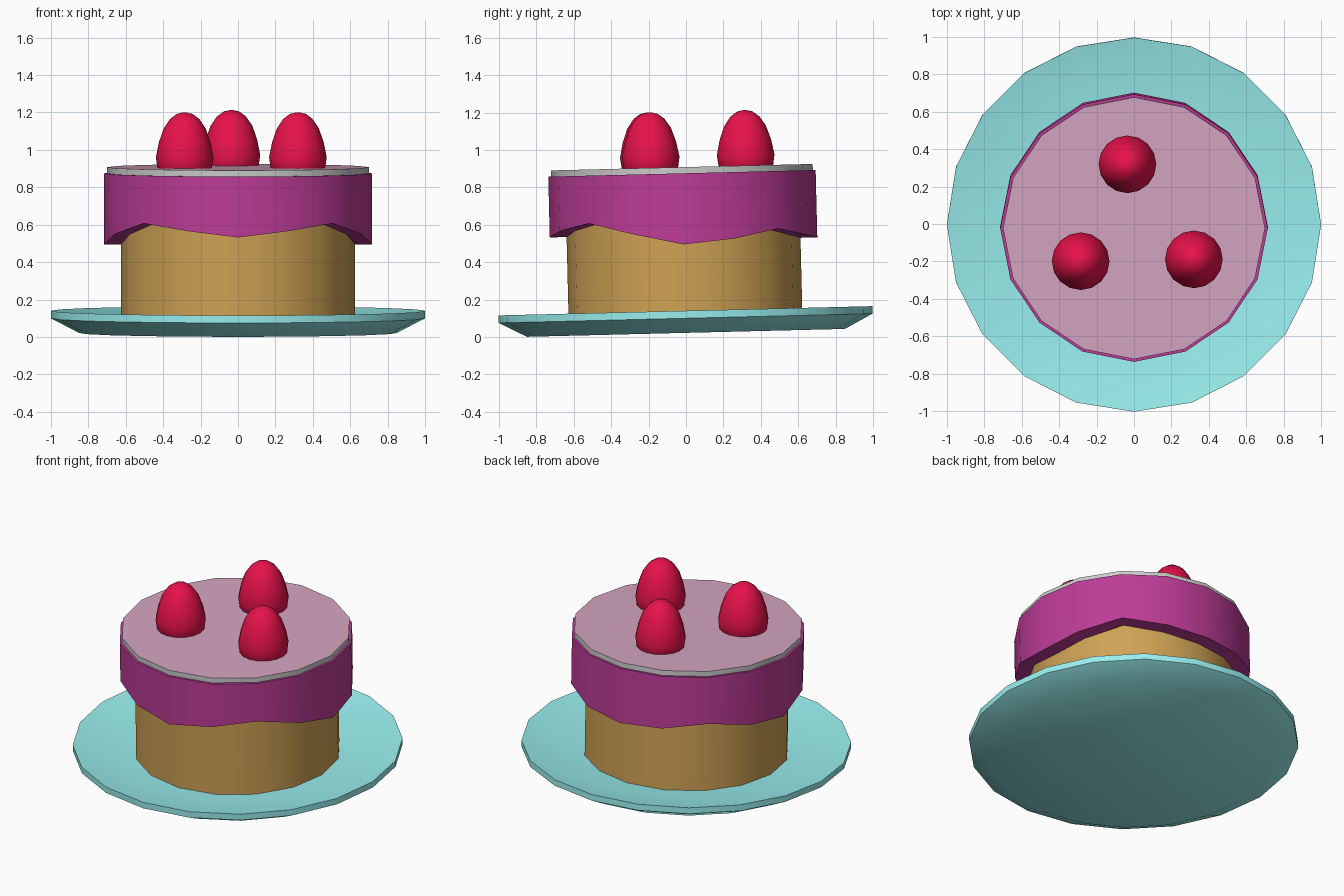
import bpy, bmesh, math
from mathutils import Matrix

if "Cube" in bpy.data.objects:
    bpy.data.objects.remove(bpy.data.objects["Cube"])

# The whole cake leans slightly toward the front
TILT = Matrix.Rotation(math.radians(1.42), 4, 'X')


def material(name, rgb):
    m = bpy.data.materials.new(name)
    m.diffuse_color = (*rgb, 1)
    m.use_nodes = True
    m.node_tree.nodes["Principled BSDF"].inputs["Base Color"].default_value = m.diffuse_color
    return m


TEAL = material("plate_teal", (0.32, 0.86, 0.86))
SPONGE = material("sponge_tan", (0.62, 0.36, 0.09))
MAGENTA = material("icing_magenta", (0.51, 0.045, 0.31))
PINK = material("topping_pink", (0.66, 0.38, 0.53))
GREY = material("topping_edge", (0.8, 0.78, 0.8))
RED = material("berry_red", (0.80, 0.006, 0.07))


def lathe(name, profile, sides, mats, at=(0, 0), angle=35, hem=None):
    """Turn (radius, z) points around z; z None takes the wavy hem height."""
    bm = bmesh.new()
    rings = []
    for r, z in profile:
        ring = []
        for i in range(sides):
            a = 2 * math.pi * i / sides
            ring.append(bm.verts.new((at[0] + r * math.cos(a), at[1] + r * math.sin(a),
                                      hem[i] if z is None else z)))
        rings.append(ring)
    for lo, hi in zip(rings, rings[1:]):
        for i in range(sides):
            j = (i + 1) % sides
            bm.faces.new((lo[i], lo[j], hi[j], hi[i]))
    top = bm.faces.new(rings[-1])
    if hem is None:
        bm.faces.new(rings[0][::-1])
    if len(mats) > 1:
        top.material_index = 1
    bm.transform(TILT)
    me = bpy.data.meshes.new(name)
    bm.to_mesh(me)
    bm.free()
    for m in mats:
        me.materials.append(m)
    ob = bpy.data.objects.new(name, me)
    bpy.context.collection.objects.link(ob)
    bpy.context.view_layer.objects.active = ob
    ob.select_set(True)
    bpy.ops.object.shade_smooth_by_angle(angle=math.radians(angle))
    ob.select_set(False)
    return ob


# Dished plate
lathe("plate", [(0.85, 0.022), (1.0, 0.10), (1.0, 0.14), (0.72, 0.085)], 20, [TEAL])

# Sponge body
lathe("sponge", [(0.625, 0.075), (0.625, 0.86)], 16, [SPONGE])

# Icing band with a dripping lower edge, heights listed around from +x
drips = [0.495, 0.52, 0.567, 0.53, 0.515, 0.53, 0.567, 0.52,
         0.495, 0.557, 0.62, 0.583, 0.55, 0.583, 0.62, 0.557]
lathe("icing", [(0.615, None), (0.715, None), (0.715, 0.875)], 16, [MAGENTA], hem=drips)

# Thin topping disc
lathe("topping", [(0.70, 0.872), (0.70, 0.908)], 16, [GREY, PINK])

# Strawberries
berry = [(0.13, 0.88), (0.146, 0.91), (0.154, 0.965), (0.138, 1.045), (0.112, 1.12),
         (0.078, 1.17), (0.042, 1.197), (0.008, 1.205)]
for n, pos in enumerate([(-0.285, -0.175), (0.32, -0.165), (-0.035, 0.343)], 1):
    lathe(f"strawberry_{n}", berry, 16, [RED], at=pos, angle=50)
